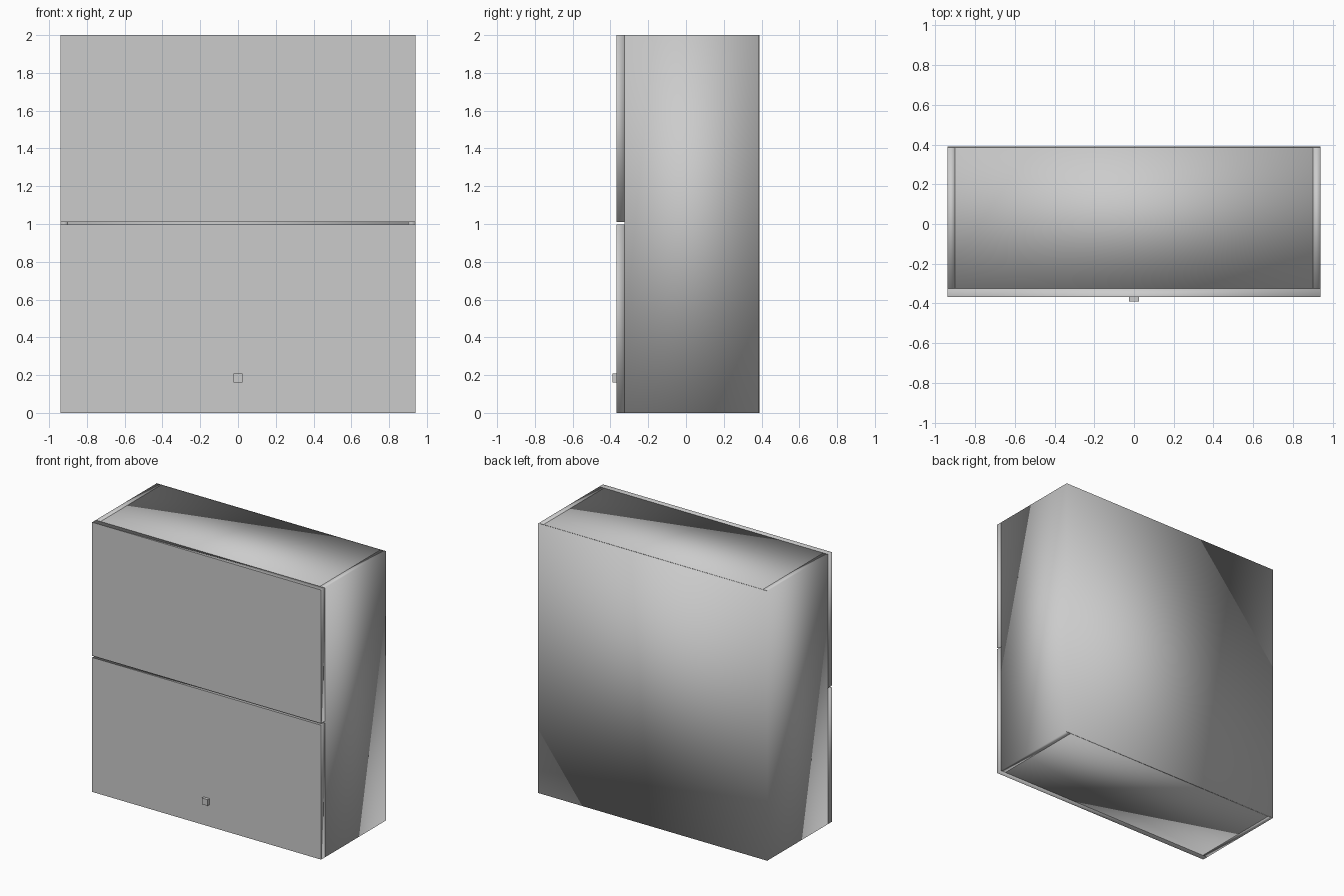
import bpy
import bmesh

cube = bpy.data.objects.get("Cube")
if cube:
    bpy.data.objects.remove(cube, do_unlink=True)

# One light grey finish for the whole cabinet
grey = bpy.data.materials.new("light grey")
grey.use_nodes = True
colour = (0.6, 0.6, 0.6, 1)
grey.diffuse_color = colour
grey.node_tree.nodes["Principled BSDF"].inputs["Base Color"].default_value = colour


def panel(name, low, high, smooth=True, flat_front=False):
    """Box between two corners, softly shaded, optionally with a crisp front."""
    bm = bmesh.new()
    bmesh.ops.create_cube(bm, size=1)
    for v in bm.verts:
        v.co = [lo + (c + 0.5) * (hi - lo) for c, lo, hi in zip(v.co, low, high)]
    bm.normal_update()
    for f in bm.faces:
        f.smooth = smooth
        if flat_front and f.normal.y < -0.5:
            for e in f.edges:
                e.smooth = False
    mesh = bpy.data.meshes.new(name)
    bm.to_mesh(mesh)
    bm.free()
    mesh.materials.append(grey)
    obj = bpy.data.objects.new(name, mesh)
    bpy.context.collection.objects.link(obj)
    return obj


HALF, HEIGHT, BOARD = 0.94, 2.0, 0.04
FRONT, BACK, END = -0.325, 0.385, 0.39
DOOR_FRONT = -0.368
INNER = HALF - BOARD

# Carcass sides
panel("right_side", (-HALF, FRONT, 0), (-INNER, BACK, HEIGHT))
panel("left_side", (INNER, FRONT, 0), (HALF, BACK, HEIGHT))

# Top and bottom boards fitted between the sides
for name, z in (("bottom_board", 0), ("top_board", HEIGHT - BOARD)):
    panel(name, (-INNER, FRONT, z), (INNER, BACK, z + BOARD))

# Thin back sheet
panel("back_sheet", (-HALF, BACK, 0), (HALF, END, HEIGHT))

# Two stacked doors with a narrow gap
for name, z0, z1 in (("lower_door", 0, 0.997), ("upper_door", 1.01, HEIGHT)):
    panel(name, (-HALF, DOOR_FRONT, z0), (HALF, FRONT, z1), flat_front=True)

# Small square knob
panel("knob", (-0.024, -END, 0.162), (0.024, DOOR_FRONT, 0.208), smooth=False)
